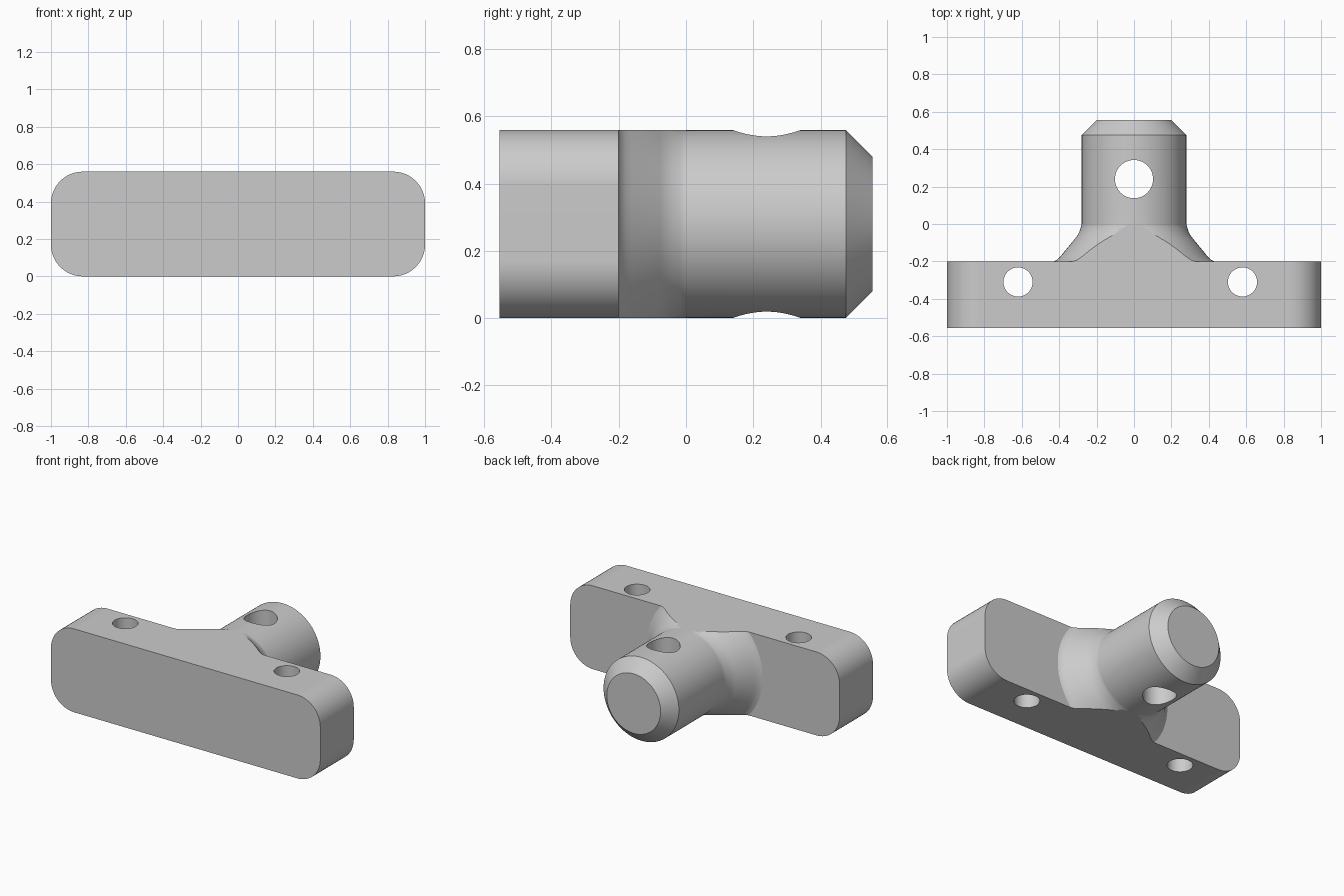
import bpy, bmesh, math
from mathutils import Vector

if "Cube" in bpy.data.objects:
    bpy.data.objects.remove(bpy.data.objects["Cube"])

H = 0.56            # overall height
ZC = H / 2          # height of the shaft axis
Y0, Y1 = -0.555, -0.2

grey = bpy.data.materials.new("light grey")
grey.diffuse_color = (0.6, 0.6, 0.6, 1)
grey.use_nodes = True
grey.node_tree.nodes["Principled BSDF"].inputs["Base Color"].default_value = grey.diffuse_color


def add_object(name, bm):
    bmesh.ops.recalc_face_normals(bm, faces=bm.faces)
    mesh = bpy.data.meshes.new(name)
    bm.to_mesh(mesh)
    bm.free()
    mesh.materials.append(grey)
    ob = bpy.data.objects.new(name, mesh)
    bpy.context.collection.objects.link(ob)
    return ob


def apply_boolean(target, tool, operation):
    mod = target.modifiers.new(operation, 'BOOLEAN')
    mod.object, mod.operation, mod.solver = tool, operation, 'EXACT'
    bpy.context.view_layer.objects.active = target
    bpy.ops.object.modifier_apply(modifier=mod.name)
    bpy.data.objects.remove(tool)


# Foot bar: rounded rectangle extruded along y
bm = bmesh.new()
R, N = 0.17, 12
ring = []
for i, (sx, sz) in enumerate([(1, 1), (-1, 1), (-1, -1), (1, -1)]):
    for k in range(N + 1):
        a = math.pi / 2 * (i + k / N)
        ring.append(bm.verts.new((sx * (1 - R) + R * math.cos(a), Y0,
                                  ZC + sz * (ZC - R) + R * math.sin(a))))
face = bm.faces.new(ring)
ext = bmesh.ops.extrude_face_region(bm, geom=[face])
bmesh.ops.translate(bm, vec=(0, Y1 - Y0, 0),
                    verts=[g for g in ext['geom'] if isinstance(g, bmesh.types.BMVert)])
bracket = add_object("t_bracket", bm)

# Shaft: turned profile (radius, y) with chamfered tip and flared root
profile = [(0.43, -0.3), (0.43, -0.2), (0.415, -0.193), (0.40, -0.18), (0.385, -0.163),
           (0.315, -0.078), (0.302, -0.06), (0.292, -0.04), (0.284, -0.018),
           (0.2799, 0.0), (0.2799, 0.475), (0.2, 0.555)]
bm = bmesh.new()
SEG = 96
rings = [[bm.verts.new((r * math.cos(2 * math.pi * k / SEG), y,
                        ZC + r * math.sin(2 * math.pi * k / SEG)))
          for k in range(SEG)] for r, y in profile]
for a, b in zip(rings, rings[1:]):
    for k in range(SEG):
        j = (k + 1) % SEG
        bm.faces.new((a[k], a[j], b[j], b[k]))
bm.faces.new(rings[0])
bm.faces.new(rings[-1])
# Trim the flare flush with the bar's top and bottom
for z, d in ((H, 1), (0, -1)):
    cut = bmesh.ops.bisect_plane(bm, geom=bm.verts[:] + bm.edges[:] + bm.faces[:],
                                 plane_co=(0, 0, z), plane_no=(0, 0, d), clear_outer=True)
    for g in cut['geom_cut']:
        if isinstance(g, bmesh.types.BMVert):
            g.co.z = z
    bmesh.ops.holes_fill(bm, edges=[e for e in bm.edges if e.is_boundary], sides=0)
apply_boolean(bracket, add_object("shaft", bm), 'UNION')

# Vertical through holes: x, y, radius
for x, y, r in ((0, 0.24, 0.102), (-0.62, -0.31, 0.078), (0.58, -0.31, 0.078)):
    bm = bmesh.new()
    bmesh.ops.create_cone(bm, cap_ends=True, segments=48, radius1=r, radius2=r, depth=1)
    bmesh.ops.translate(bm, vec=(x, y, ZC), verts=bm.verts)
    apply_boolean(bracket, add_object("hole_cutter", bm), 'DIFFERENCE')

# Smooth shading with crisp edges and flat large faces
bracket.select_set(True)
bpy.context.view_layer.objects.active = bracket
bpy.ops.object.shade_smooth_by_angle(angle=math.radians(30))
mod = bracket.modifiers.new("flat_faces", 'WEIGHTED_NORMAL')
mod.keep_sharp = True
